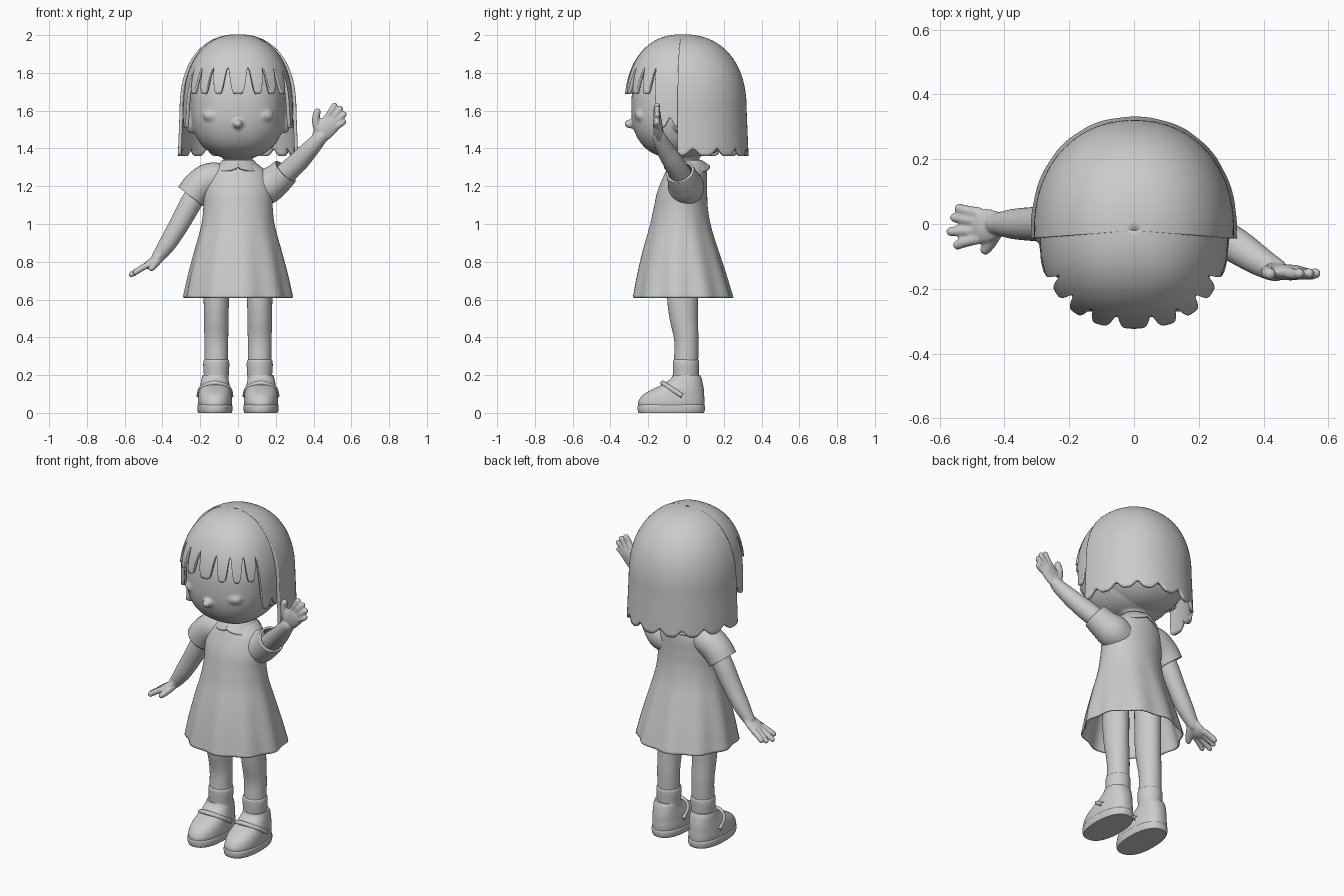
import bpy, bmesh, math
from math import sin, cos, pi, sqrt
from mathutils import Vector

if "Cube" in bpy.data.objects:
    bpy.data.objects.remove(bpy.data.objects["Cube"])


def grid(name, f, nu, nv, closed=True, caps=(False, False), solid=0):
    """Smooth surface from f(u, v) with u, v in 0..1."""
    bm = bmesh.new()
    cols = nu if closed else nu + 1
    rows = [[bm.verts.new(f(i / nu, j / nv)) for i in range(cols)] for j in range(nv + 1)]
    for j in range(nv):
        for i in range(nu):
            k = (i + 1) % cols
            bm.faces.new((rows[j][i], rows[j][k], rows[j + 1][k], rows[j + 1][i]))
    if caps[0]:
        bm.faces.new(rows[0][::-1])
    if caps[1]:
        bm.faces.new(rows[-1])
    bmesh.ops.remove_doubles(bm, verts=bm.verts, dist=0.0002)
    bmesh.ops.recalc_face_normals(bm, faces=bm.faces)
    me = bpy.data.meshes.new(name)
    bm.to_mesh(me)
    bm.free()
    ob = bpy.data.objects.new(name, me)
    bpy.context.collection.objects.link(ob)
    if solid:
        m = ob.modifiers.new("thickness", 'SOLIDIFY')
        m.thickness, m.offset = solid, 0
    bpy.ops.object.select_all(action='DESELECT')
    bpy.context.view_layer.objects.active = ob
    ob.select_set(True)
    bpy.ops.object.shade_smooth_by_angle(angle=math.radians(50))
    return ob


def spline(keys, t):
    """Catmull-Rom through a list of equal-length tuples."""
    n = len(keys) - 1
    i = min(int(t * n), n - 1)
    f = t * n - i
    p = [Vector(keys[min(max(i + k, 0), n)]) for k in (-1, 0, 1, 2)]
    return 0.5 * (2 * p[1] + (p[2] - p[0]) * f + (2 * p[0] - 5 * p[1] + 4 * p[2] - p[3]) * f * f
                  + (3 * p[1] - p[0] - 3 * p[2] + p[3]) * f ** 3)


def loft(name, rings, cx=0, fold=None, nv=40, caps=(False, False), solid=0, power=1.0):
    """Upright form from rings of (z, rx, ry, centre y)."""
    def f(u, v):
        z, rx, ry, cy = spline([Vector(r) for r in rings], v)
        a = 2 * pi * u
        k = 1 + (fold(a, v) if fold else 0)
        return (cx + rx * k * spw(cos(a), power), cy + ry * k * spw(sin(a), power), z)
    return grid(name, f, 72, nv, True, caps, solid)


def spw(x, p):
    return math.copysign(abs(x) ** p, x)


def blob(name, c, r, n=2.0, seg=40):
    e = 2 / n
    def f(u, v):
        a, b = 2 * pi * u, pi * (v - 0.5)
        h = spw(abs(cos(b)) if 0 < v < 1 else 0, e)
        return (c[0] + r[0] * h * spw(cos(a), e), c[1] + r[1] * h * spw(sin(a), e),
                c[2] + r[2] * spw(sin(b), e))
    return grid(name, f, seg, seg // 2)


def tube(name, keys, normal=(0, 1, 0), flat=1.0, rounded=True, solid=0, nv=24):
    """Limb along keys of (x, y, z, radius), flattened along normal."""
    end = Vector(keys[-1][:3])
    def f(u, v):
        t = sin(v * pi / 2) if rounded else v
        k = spline(keys, t)
        d = (spline(keys, min(t + .01, 1)) - spline(keys, max(t - .01, 0))).to_3d().normalized()
        side = d.cross(Vector(normal)).normalized()
        up = side.cross(d)
        r, gap = k[3], (end - k.to_3d()).length
        if rounded and gap < r:
            r *= sqrt(max(1 - (1 - gap / r) ** 2, 0))
        a = 2 * pi * u
        return k.to_3d() + side * r * cos(a) + up * r * flat * sin(a)
    return grid(name, f, 20, nv, True, (not solid, False), solid)


def fuse(name, parts, voxel, smooth):
    """Join parts and blend them into one soft skin."""
    bpy.ops.object.select_all(action='DESELECT')
    for p in parts:
        p.select_set(True)
    ob = bpy.context.view_layer.objects.active = parts[0]
    bpy.ops.object.join()
    ob.modifiers.clear()
    ob.name = name
    m = ob.modifiers.new("blend", 'REMESH')
    m.mode, m.voxel_size, m.use_smooth_shade = 'VOXEL', voxel, True
    s = ob.modifiers.new("soften", 'SMOOTH')
    s.factor, s.iterations = 0.5, smooth
    return ob


# Head with nose, closed eyelids, ears and neck
face = [blob("head", (0, -.03, 1.62), (.25, .26, .275), 2.45, 64),
        blob("nose", (0, -.293, 1.53), (.024, .034, .024)),
        loft("neck", [(1.22, .085, .08, 0), (1.32, .075, .07, 0), (1.45, .08, .08, 0)], caps=(True, True))]
for s in (-1, 1):
    face.append(blob("eyelid", (s * .125, -.236, 1.575), (.062, .036, .036)))
    face.append(blob("ear", (s * .25, -.03, 1.54), (.028, .04, .06)))
fuse("head", face, .009, 4)


# Hair: inner cap, then front and back shells with cut strands
blob("hair_inner", (0, .05, 1.65), (.268, .25, .29), 2.3, 48)
E = 2 / 2.3


def hair(name, a0, a1, rx, ry, n, bottom):
    def f(u, v):
        a = a0 + (a1 - a0) * u
        zb = bottom(a)
        if zb > 1.6:
            q = pi / 2 - math.asin(((zb - 1.6) / .4) ** (1 / E))
        else:
            q = pi / 2 + (1.6 - zb) / .32
        q *= v
        if q < pi / 2:
            z, s = 1.6 + .395 * cos(q) ** E, sin(q) ** E
        else:
            z = 1.6 - (q - pi / 2) * .32
            s = 1 + (1.6 - z) * .13
        return (rx * s * spw(cos(a), 2 / n), -.02 + ry * s * spw(sin(a), 2 / n), z)
    return grid(name, f, 220, 40, False, solid=.018)


def fringe(a):
    d = abs(a - 1.5 * pi)
    strand = abs(sin(10 * a)) ** 5
    side = min(max((d - 1.1) / .12, 0), 1)
    return (1.69 + .14 * strand) * (1 - side) + (1.51 + .05 * strand) * side


hair("hair_front", pi * .98, pi * 2.02, .282, .298, 2.4, fringe)
hair("hair_back", -.06, pi + .06, .300, .332, 2.15,
     lambda a: 1.36 + .035 * abs(sin(8 * a + .4)) ** 4)

# Dress with soft folds towards the hem
loft("dress", [(.61, .283, .258, -.015), (.73, .258, .23, -.022), (.86, .225, .195, -.028),
               (.98, .193, .16, -.03), (1.08, .18, .14, -.028), (1.17, .18, .128, -.02),
               (1.25, .165, .112, -.004), (1.30, .12, .095, .005), (1.33, .075, .07, .005)],
     fold=lambda a, v: .03 * cos(10 * a + pi / 2) * max(1 - v * 2, 0), nv=50, solid=.008)


# Scalloped collar lying over the neckline
def collar(u, v):
    a = 2 * pi * u
    drop = (.03 + .035 * abs(cos(a)) ** .5 * (1 if cos(2 * a) < .7 else .8)) * v
    return ((.08 + .045 * v) * cos(a), .005 + (.074 + .044 * v) * sin(a), 1.335 - drop)


grid("collar", collar, 72, 6, solid=.012)

# Sleeves
tube("sleeve_lowered", [(-.08, 0, 1.24, .075), (-.15, 0, 1.235, .082), (-.21, 0, 1.195, .08),
                        (-.25, 0, 1.145, .077)], rounded=False, solid=.012)
tube("sleeve_raised", [(.09, 0, 1.18, .085), (.15, 0, 1.2, .09), (.205, -.015, 1.235, .078),
                       (.25, -.032, 1.278, .07)], rounded=False, solid=.012)

# Arm hanging out to the side, palm flat
down = Vector((.55, 0, -.83))
low = [tube("arm", [(-.20, 0, 1.19, .055), (-.25, 0, 1.11, .058), (-.31, 0, 1.0, .053),
                    (-.37, 0, .9, .047), (-.42, 0, .83, .035), (-.45, -.005, .80, .03)]),
       tube("palm", [(-.41, 0, .84, .036), (-.45, -.005, .80, .052), (-.505, -.008, .768, .05)], down, .45)]
for y0, y1, x, z in ((.034, .052, -.548, .735), (.008, .022, -.565, .728),
                     (-.02, -.024, -.577, .725), (-.044, -.07, -.555, .735)):
    low.append(tube("finger", [(-.475, y0, .785, .017), (-.525, (y0 + y1) / 2, .757, .016),
                               (x, y1, z, .014)], down))
low.append(tube("thumb", [(-.42, -.02, .81, .02), (-.445, -.06, .78, .019), (-.467, -.09, .757, .015)], down))
fuse("arm_lowered", low, .0055, 3)

# Arm raised in a wave, palm to the front
high = [tube("arm", [(.18, 0, 1.19, .055), (.25, -.03, 1.265, .057), (.32, -.07, 1.33, .054),
                     (.38, -.11, 1.395, .047), (.43, -.138, 1.45, .038), (.46, -.148, 1.49, .03)]),
        tube("palm", [(.42, -.135, 1.445, .037), (.46, -.148, 1.50, .054), (.525, -.15, 1.565, .05)],
             (0, 1, 0), .45)]
for x0, z0, x1, z1 in ((.475, 1.565, .518, 1.64), (.495, 1.55, .55, 1.622),
                       (.51, 1.535, .572, 1.59), (.52, 1.515, .57, 1.548)):
    high.append(tube("finger", [(x0, -.15, z0, .018), ((x0 + x1) / 2, -.155, (z0 + z1) / 2, .017),
                                (x1, -.15, z1, .015)]))
high.append(tube("thumb", [(.43, -.14, 1.48, .023), (.412, -.15, 1.55, .021), (.425, -.155, 1.612, .017)]))
fuse("arm_raised", high, .0055, 3)

# Legs, socks and shoes
for s, side in ((-1, "right"), (1, "left")):
    cx = s * .115
    loft("leg_" + side, [(.1, .06, .06, 0), (.25, .062, .064, 0), (.38, .063, .064, .002),
                         (.5, .065, .075, -.012), (.62, .067, .082, -.018), (.85, .07, .08, -.02)],
         cx, caps=(True, True))
    loft("sock_" + side, [(.15, .066, .068, 0), (.2, .066, .068, 0), (.25, .069, .07, 0),
                          (.275, .067, .069, 0), (.283, .06, .062, 0)], cx, caps=(True, True))
    cx = s * .122
    loft("sole_" + side, [(0, .088, .172, -.078), (.012, .092, .177, -.078), (.035, .093, .178, -.078),
                          (.045, .088, .172, -.078)], cx, nv=12, caps=(True, True), power=.85)
    loft("shoe_" + side, [(.03, .088, .174, -.078), (.06, .091, .175, -.077), (.095, .088, .162, -.066),
                          (.125, .083, .136, -.042), (.15, .077, .108, -.018), (.18, .071, .083, .0),
                          (.2, .066, .072, .002)], cx, caps=(True, True), power=.88)
    tube("strap_" + side, [(cx - .085, -.02, .09, .012), (cx - .068, -.09, .135, .012),
                           (cx, -.122, .158, .012), (cx + .068, -.09, .135, .012),
                           (cx + .085, -.02, .09, .012)], (0, .5, 1), rounded=False, solid=.002)
